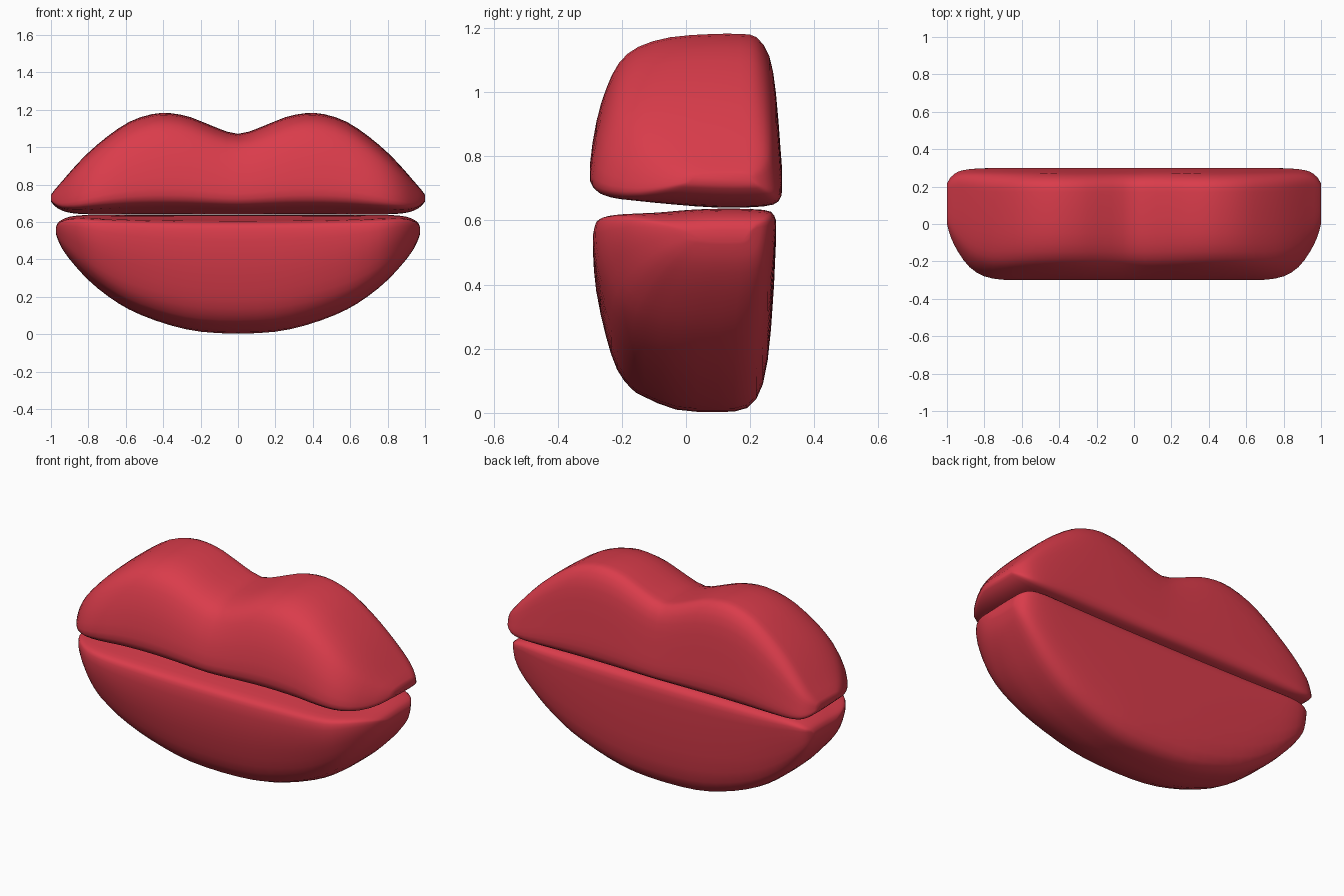
import bpy, bmesh
from mathutils import Vector

if "Cube" in bpy.data.objects:
    bpy.data.objects.remove(bpy.data.objects["Cube"])

red = bpy.data.materials.new("lip_red")
red.diffuse_color = (0.70, 0.045, 0.07, 1)
red.use_nodes = True
red.node_tree.nodes["Principled BSDF"].inputs["Base Color"].default_value = red.diffuse_color


def smooth(points, steps, closed):
    """Catmull-Rom curve through points of any dimension."""
    pts = [Vector(p) for p in points]
    n = len(pts)
    out = []
    for i in range(n if closed else n - 1):
        ids = [i - 1, i, i + 1, i + 2]
        ids = [k % n if closed else min(max(k, 0), n - 1) for k in ids]
        a, b, c, d = (pts[k] for k in ids)
        for s in range(steps):
            t = s / steps
            out.append(0.5 * (2 * b + (c - a) * t + (2 * a - 5 * b + 4 * c - d) * t * t
                              + (3 * b - a - 3 * c + d) * t ** 3))
    if not closed:
        out.append(pts[-1])
    return out


def make_lip(name, section, widths, depths):
    """Sweep a side section (y, z) along x. widths: (x, inner z, outer z); depths: (x, front y, back y)."""
    ys = [p[0] for p in section]
    y0, y1 = min(ys), max(ys)
    inner = widths[0][1]
    outer = max((w[2] for w in widths), key=lambda z: abs(z - inner))
    unit = smooth([((y - y0) / (y1 - y0), (z - inner) / (outer - inner)) for y, z in section], 2, True)

    def depth(x):
        for a, b in zip(depths, depths[1:]):
            if x <= b[0]:
                t = (x - a[0]) / (b[0] - a[0])
                return [a[k] + (b[k] - a[k]) * t for k in (1, 2)]
        return list(depths[-1][1:])

    # Mirror the half stations, carrying depth with the signed x position
    half = [(w[0], w[1], w[2]) + tuple(depth(w[0])) for w in widths]
    full = [(-h[0],) + h[1:] for h in reversed(half[1:])] + half
    bm = bmesh.new()
    rings = []
    for x, zi, zo, yf, yb in smooth(full, 2, False):
        rings.append([bm.verts.new((x, yf + u * (yb - yf), zi + v * (zo - zi))) for u, v in unit])
    n = len(unit)
    for r, s in zip(rings, rings[1:]):
        for i in range(n):
            j = (i + 1) % n
            bm.faces.new((r[i], r[j], s[j], s[i]))
    bm.faces.new(rings[0])
    bm.faces.new(rings[-1])
    bmesh.ops.recalc_face_normals(bm, faces=bm.faces)
    for f in bm.faces:
        f.smooth = True
    mesh = bpy.data.meshes.new(name)
    bm.to_mesh(mesh)
    bm.free()
    mesh.materials.append(red)
    ob = bpy.data.objects.new(name, mesh)
    bpy.context.collection.objects.link(ob)
    return ob


# Upper lip with the double-peaked top
make_lip(
    "upper_lip",
    [(-.25, .69), (-.29, .72), (-.30, .78), (-.28, .91), (-.25, 1.01), (-.21, 1.09), (-.15, 1.14),
     (-.05, 1.17), (.08, 1.18), (.17, 1.18), (.22, 1.17), (.26, 1.11), (.28, 1.0), (.295, .82),
     (.30, .73), (.29, .67), (.24, .645), (.10, .64), (-.05, .655), (-.18, .675)],
    [(0, .64, 1.07), (.12, .64, 1.105), (.25, .64, 1.158), (.36, .64, 1.18), (.46, .64, 1.175),
     (.58, .64, 1.135), (.70, .64, 1.055), (.80, .641, .97), (.88, .646, .887), (.94, .66, .818),
     (.98, .685, .772), (1.0, .71, .745)],
    [(0, -.30, .30), (.70, -.298, .30), (.80, -.28, .298), (.88, -.23, .293), (.94, -.15, .28),
     (.98, -.07, .25), (1.0, 0, .215)])

# Lower lip with the bowl-shaped underside
make_lip(
    "lower_lip",
    [(-.285, .56), (-.29, .50), (-.28, .38), (-.25, .24), (-.215, .135), (-.17, .075), (-.13, .05),
     (-.03, .01), (.10, .003), (.19, .015), (.24, .09), (.265, .26), (.28, .52), (.275, .60),
     (.24, .63), (.12, .637), (0, .63), (-.10, .615), (-.22, .605), (-.27, .59)],
    [(0, .637, .003), (.20, .637, .013), (.36, .637, .047), (.52, .637, .103), (.64, .637, .165),
     (.75, .637, .245), (.83, .636, .32), (.90, .628, .40), (.945, .61, .465), (.965, .592, .51),
     (.973, .57, .535)],
    [(0, -.29, .28), (.64, -.29, .28), (.75, -.282, .28), (.83, -.25, .278), (.90, -.19, .27),
     (.945, -.12, .25), (.965, -.06, .22), (.973, 0, .20)])
